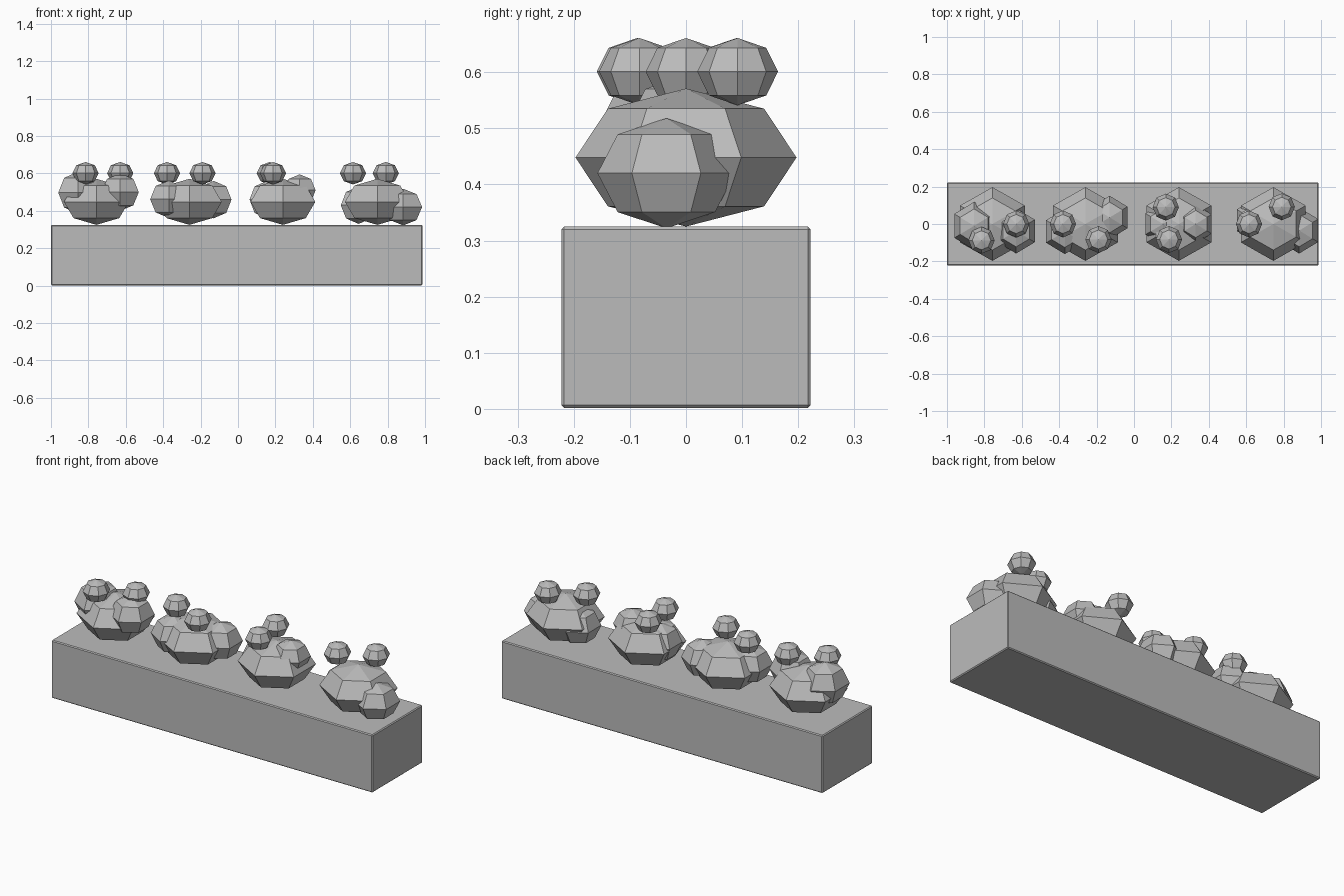
import bpy

if "Cube" in bpy.data.objects:
    bpy.data.objects.remove(bpy.data.objects["Cube"])

grey = bpy.data.materials.new("plain grey")
grey.diffuse_color = (0.5, 0.5, 0.5, 1)
grey.use_nodes = True
grey.node_tree.nodes["Principled BSDF"].inputs["Base Color"].default_value = grey.diffuse_color


def blob(name, loc, size, segments):
    """Faceted foliage ball made from a coarse UV sphere."""
    bpy.ops.mesh.primitive_uv_sphere_add(segments=segments, ring_count=4, radius=1, location=loc)
    ob = bpy.context.object
    ob.name = name
    ob.scale = size
    ob.data.materials.append(grey)
    return ob


# planter box with a tiny bevel
bpy.ops.mesh.primitive_cube_add(size=1, location=(-0.0065, 0, 0.1635))
box = bpy.context.object
box.name = "planter_box"
box.scale = (1.987, 0.444, 0.323)
bpy.ops.object.transform_apply(location=False, rotation=False, scale=True)
box.data.materials.append(grey)
bevel = box.modifiers.new("edge", "BEVEL")
bevel.width = 0.005
bevel.segments = 1

# per bush: centre x, side clumps (x, y, z, radius, height radius), blossoms (x, y)
bushes = [
    (-0.757, [(-0.855, -0.01, 0.497, 0.122, 0.112), (-0.63, -0.037, 0.50, 0.115, 0.10)],
     [(-0.815, -0.087), (-0.63, 0.0)]),
    (-0.26, [(-0.37, -0.04, 0.462, 0.115, 0.10), (-0.13, 0.035, 0.46, 0.11, 0.10)],
     [(-0.38, 0.0), (-0.19, -0.083)]),
    (0.24, [(0.155, 0.0, 0.46, 0.108, 0.10), (0.33, 0.0, 0.51, 0.098, 0.085)],
     [(0.17, 0.09), (0.187, -0.083)]),
    (0.745, [(0.645, 0.02, 0.43, 0.11, 0.10), (0.883, -0.035, 0.42, 0.117, 0.098)],
     [(0.615, 0.0), (0.79, 0.092)]),
]

for i, (cx, sides, blossoms) in enumerate(bushes, 1):
    # main body of the bush
    blob(f"bush_{i}", (cx, 0, 0.448), (0.2, 0.197, 0.123), 6)
    # smaller clumps on both sides
    for j, (x, y, z, r, h) in enumerate(sides, 1):
        blob(f"bush_{i}_clump_{j}", (x, y, z), (r, r * 1.05, h), 6)
    # blossoms on top
    for j, (x, y) in enumerate(blossoms, 1):
        blob(f"bush_{i}_blossom_{j}", (x, y, 0.601), (0.07, 0.072, 0.06), 8)
